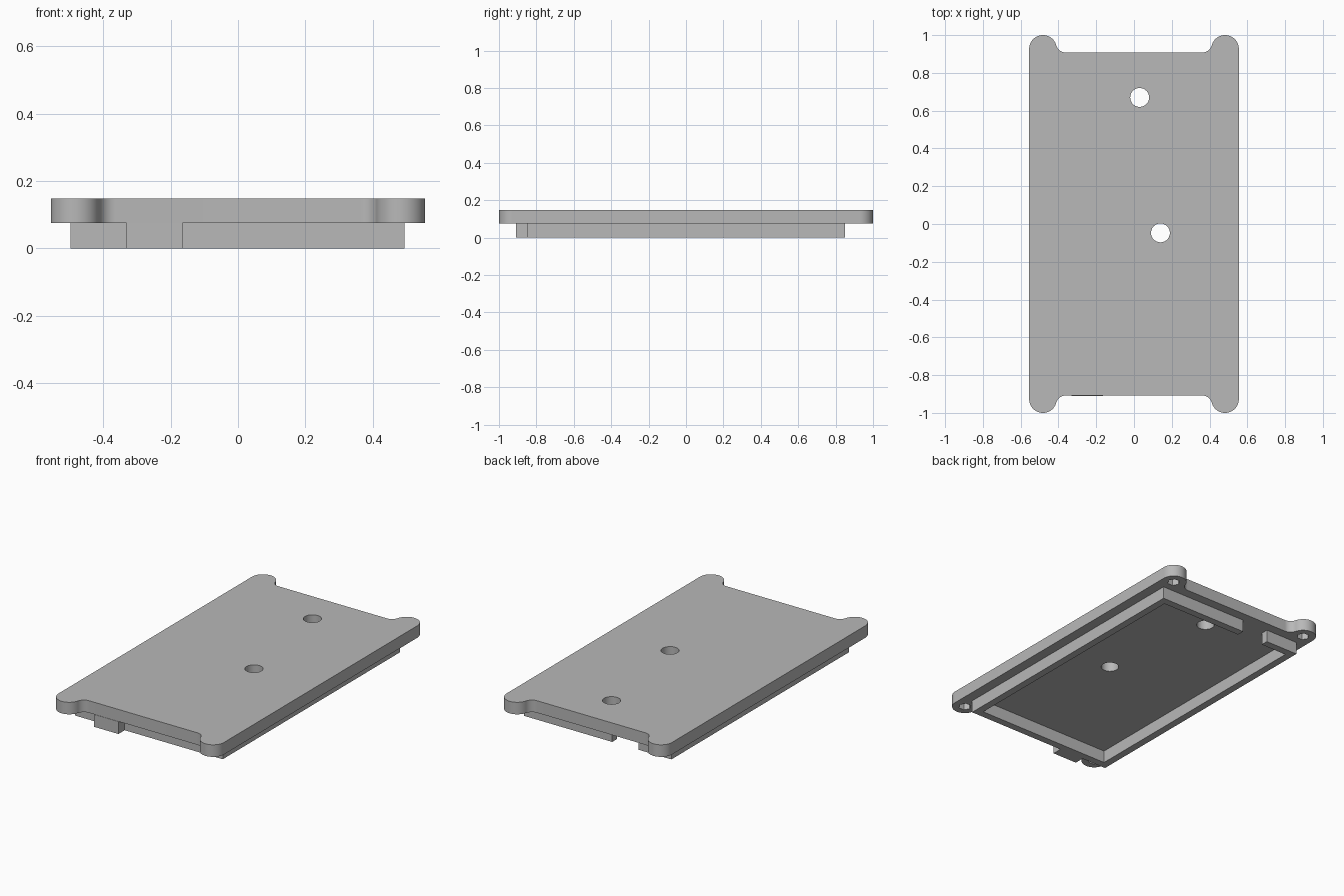
import bpy, bmesh, math

if "Cube" in bpy.data.objects:
    bpy.data.objects.remove(bpy.data.objects["Cube"], do_unlink=True)

grey = bpy.data.materials.new("plain grey")
grey.use_nodes = True
COLOUR = (0.48, 0.48, 0.48, 1)
grey.diffuse_color = COLOUR
grey.node_tree.nodes["Principled BSDF"].inputs["Base Color"].default_value = COLOUR


def prism(name, outline, z0, z1):
    """Extrude a counter-clockwise outline from z0 up to z1."""
    bm = bmesh.new()
    face = bm.faces.new([bm.verts.new((x, y, z0)) for x, y in outline])
    top = bmesh.ops.extrude_face_region(bm, geom=[face])["geom"]
    verts = [v for v in top if isinstance(v, bmesh.types.BMVert)]
    bmesh.ops.translate(bm, vec=(0, 0, z1 - z0), verts=verts)
    bmesh.ops.recalc_face_normals(bm, faces=bm.faces)
    mesh = bpy.data.meshes.new(name)
    bm.to_mesh(mesh)
    bm.free()
    mesh.materials.append(grey)
    obj = bpy.data.objects.new(name, mesh)
    bpy.context.collection.objects.link(obj)
    return obj


def arc(cx, cy, r, a0, a1, n):
    angles = [a0 + (a1 - a0) * i / n for i in range(n + 1)]
    return [(cx + r * math.cos(a), cy + r * math.sin(a)) for a in angles]


def circle(cx, cy, r, n):
    return arc(cx, cy, r, 0, math.tau, n)[:-1]


def cut(target, outline, z0, z1):
    cutter = prism("cutter", outline, z0, z1)
    cutter.hide_render = True
    mod = target.modifiers.new("cut", 'BOOLEAN')
    mod.operation, mod.solver, mod.object = 'DIFFERENCE', 'EXACT', cutter
    bpy.context.view_layer.objects.active = target
    bpy.ops.object.modifier_apply(modifier=mod.name)
    bpy.data.objects.remove(cutter, do_unlink=True)


# Main plate: rounded corner ears blended into straight ends
SPLIT, TOP = 0.075, 0.148
EAR_X, EAR_Y, EAR_R = 0.482, 0.927, 0.073
END_Y, FILLET = 0.908, 0.05
rise = END_Y + FILLET - EAR_Y
run = math.sqrt((EAR_R + FILLET) ** 2 - rise ** 2)
tilt = math.atan2(rise, -run)
ear = arc(EAR_X, EAR_Y, EAR_R, 0, tilt, 24)
blend = arc(EAR_X - run, END_Y + FILLET, FILLET, tilt - math.pi, -math.pi / 2, 10)
quarter = ear + blend[1:]
half = quarter + [(-x, y) for x, y in reversed(quarter)]
plate = prism("plate", half + [(-x, -y) for x, y in half], SPLIT, TOP)

# Two through holes
for x, y in ((0.03, 0.67), (0.14, -0.047)):
    cut(plate, circle(x, y, 0.05, 40), 0, 0.3)

# Blind hexagonal pockets under the ears
for sx in (-1, 1):
    for sy in (-1, 1):
        cut(plate, circle(sx * EAR_X, sy * EAR_Y, 0.036, 6), 0, SPLIT + 0.05)

# Locating rim with a gap at the back and a tab at the front
XL, XR, Y, T = -0.497, 0.493, 0.85, 0.045
GAP_L, GAP_R = -0.277, -0.10
TAB_L, TAB_R, TAB_Y = -0.33, -0.165, -0.91
rim = [
    (GAP_L, Y), (XL, Y), (XL, -Y),
    (TAB_L, -Y), (TAB_L, TAB_Y), (TAB_R, TAB_Y), (TAB_R, -Y),
    (XR, -Y), (XR, Y), (GAP_R, Y), (GAP_R, Y - T),
    (XR - T, Y - T), (XR - T, T - Y), (XL + T, T - Y),
    (XL + T, Y - T), (GAP_L, Y - T),
]
prism("rim", rim, 0, SPLIT)

# Smooth round walls, keep edges sharp
bpy.ops.object.select_all(action='DESELECT')
plate.select_set(True)
bpy.context.view_layer.objects.active = plate
bpy.ops.object.shade_smooth_by_angle(angle=math.radians(30))
